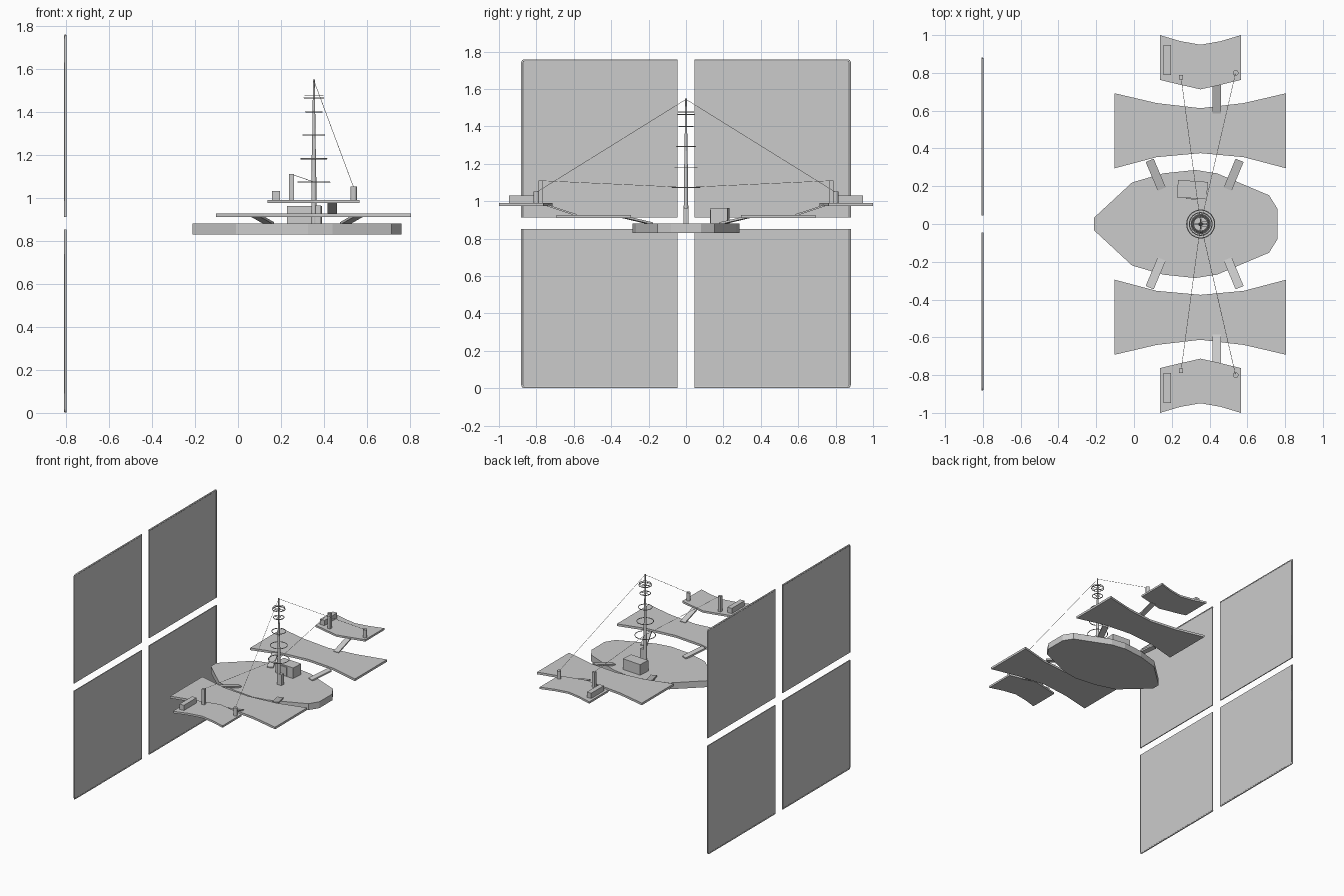
import bpy, bmesh, math
from mathutils import Vector

if "Cube" in bpy.data.objects:
    bpy.data.objects.remove(bpy.data.objects["Cube"])


def finish(name, bm):
    bmesh.ops.recalc_face_normals(bm, faces=bm.faces)
    me = bpy.data.meshes.new(name)
    bm.to_mesh(me)
    bm.free()
    ob = bpy.data.objects.new(name, me)
    bpy.context.collection.objects.link(ob)
    return ob


def slab(name, pts, z0, z1):
    """Flat outline in plan, extruded upward."""
    bm = bmesh.new()
    face = bm.faces.new([bm.verts.new((x, y, z0)) for x, y in pts])
    new = bmesh.ops.extrude_face_region(bm, geom=[face])["geom"]
    bmesh.ops.translate(bm, vec=(0, 0, z1 - z0),
                        verts=[v for v in new if isinstance(v, bmesh.types.BMVert)])
    return finish(name, bm)


def box(name, lo, hi, turn=0):
    lo, hi = Vector(lo), Vector(hi)
    bm = bmesh.new()
    bmesh.ops.create_cube(bm, size=1)
    bmesh.ops.scale(bm, vec=hi - lo, verts=bm.verts)
    ob = finish(name, bm)
    ob.location = (lo + hi) / 2
    ob.rotation_euler.z = turn
    return ob


def rod(name, a, b, r1, r2=None, sides=8):
    a, b = Vector(a), Vector(b)
    bm = bmesh.new()
    bmesh.ops.create_cone(bm, cap_ends=True, segments=sides, radius1=r1,
                          radius2=r1 if r2 is None else r2, depth=(b - a).length)
    ob = finish(name, bm)
    ob.location = (a + b) / 2
    ob.rotation_euler = (b - a).to_track_quat('Z', 'Y').to_euler()
    return ob


def plank(name, a, b, width, thick):
    """Sloped flat strut between two points."""
    a, b = Vector(a), Vector(b)
    side = (b - a).cross(Vector((0, 0, 1))).normalized() * width / 2
    up = Vector((0, 0, thick / 2))
    bm = bmesh.new()
    ends = [[bm.verts.new(p + q) for q in (side + up, side - up, -side - up, up - side)]
            for p in (a, b)]
    for e in ends:
        bm.faces.new(e)
    for i in range(4):
        j = (i + 1) % 4
        bm.faces.new((ends[0][i], ends[0][j], ends[1][j], ends[1][i]))
    return finish(name, bm)


def tube(name, pts, r, cyclic=False):
    cu = bpy.data.curves.new(name, 'CURVE')
    cu.dimensions = '3D'
    cu.bevel_depth, cu.bevel_resolution = r, 1
    cu.use_fill_caps = True
    sp = cu.splines.new('POLY')
    sp.points.add(len(pts) - 1)
    for p, q in zip(sp.points, pts):
        p.co = (*q, 1)
    sp.use_cyclic_u = cyclic
    ob = bpy.data.objects.new(name, cu)
    bpy.context.collection.objects.link(ob)
    return ob


# main hull
half = [(-0.212, 0.033), (-0.01, 0.22), (0.155, 0.268), (0.325, 0.286),
        (0.44, 0.268), (0.715, 0.152), (0.76, 0.08)]
slab("hull", half + [(x, -y) for x, y in reversed(half)], 0.83, 0.88)

# cabin with door, and mast foot
turn = math.radians(-4)
box("cabin", (0.23, 0.136, 0.875), (0.388, 0.228, 0.963), turn)
box("cabin_door", (0.275, 0.131, 0.885), (0.33, 0.14, 0.953), turn)
box("mast_box", (0.36, -0.014, 0.875), (0.386, 0.014, 0.965))

# mast with ringed spokes
MX = 0.353
rod("mast_lower", (MX, 0, 0.87), (MX, 0, 1.2), 0.013, 0.01, 12)
rod("mast_upper", (MX, 0, 1.2), (MX, 0, 1.55), 0.009, 0.004, 12)
for z, r in ((1.073, 0.074), (1.182, 0.06), (1.292, 0.05), (1.4, 0.038), (1.465, 0.045)):
    tube("mast_ring", [(MX + r * math.cos(t), r * math.sin(t), z)
                       for t in [i * math.tau / 32 for i in range(32)]], 0.0028, True)
    if z > 1.39:
        rod("ring_spoke", (MX - r, 0, z), (MX + r, 0, z), 0.002)
        rod("ring_spoke", (MX, -r, z), (MX, r, z), 0.002)
tube("mast_top_ring", [(MX + 0.042 * math.cos(i * math.tau / 32),
                        0.042 * math.sin(i * math.tau / 32), 1.477) for i in range(32)],
     0.002, True)

for s in (1, -1):
    # inner wing platform
    inner = [(-0.102, 0.295), (0.12, 0.354), (0.352, 0.375), (0.58, 0.354), (0.805, 0.295)]
    outer = [(-0.102, 0.692), (0.12, 0.64), (0.352, 0.613), (0.58, 0.64), (0.805, 0.692)]
    slab("wing_platform", [(x, s * y) for x, y in inner + outer[::-1]], 0.91, 0.927)
    # outer platform
    inner = [(0.137, 0.763), (0.245, 0.737), (0.352, 0.713), (0.46, 0.737), (0.566, 0.763)]
    outer = [(0.137, 1.0), (0.245, 0.968), (0.352, 0.949), (0.46, 0.968), (0.566, 1.0)]
    slab("outer_platform", [(x, s * y) for x, y in inner + outer[::-1]], 0.976, 0.991)
    # struts
    plank("hull_strut", (0.083, s * 0.337, 0.917), (0.147, s * 0.185, 0.881), 0.046, 0.012)
    plank("hull_strut", (0.559, s * 0.337, 0.917), (0.496, s * 0.185, 0.881), 0.046, 0.012)
    plank("outer_strut", (0.438, s * 0.585, 0.926), (0.438, s * 0.745, 0.979), 0.043, 0.01)
    # fittings on the outer platform
    y0, y1 = sorted((s * 0.79, s * 0.947))
    box("platform_chest", (0.157, y0, 0.985), (0.195, y1, 1.032))
    box("square_post", (0.238, s * 0.777 - 0.011, 0.985), (0.26, s * 0.777 + 0.011, 1.112))
    rod("round_post", (0.538, s * 0.8, 0.985), (0.538, s * 0.8, 1.052), 0.015, None, 16)
    # rigging
    rod("top_wire", (MX, 0, 1.545), (0.538, s * 0.8, 1.048), 0.0012, None, 5)
    rod("low_wire", (MX, 0, 1.074), (0.249, s * 0.777, 1.11), 0.0012, None, 5)

    # sail panels with edge rails
    a, b = sorted((s * 0.045, s * 0.878))
    for z0, z1, rail in ((0.004, 0.852, 0.006), (0.912, 1.756, 1.754)):
        box("sail_panel", (-0.806, a, z0), (-0.799, b, z1))
        k = 1 if rail > 1 else -1
        inner_z = z0 if k > 0 else z1
        tube("sail_rail", [(-0.8025, s * 0.045, rail), (-0.8025, s * 0.864, rail),
                           (-0.8025, s * 0.872, rail - k * 0.003),
                           (-0.8025, s * 0.876, rail - k * 0.012),
                           (-0.8025, s * 0.876, inner_z)], 0.006)
